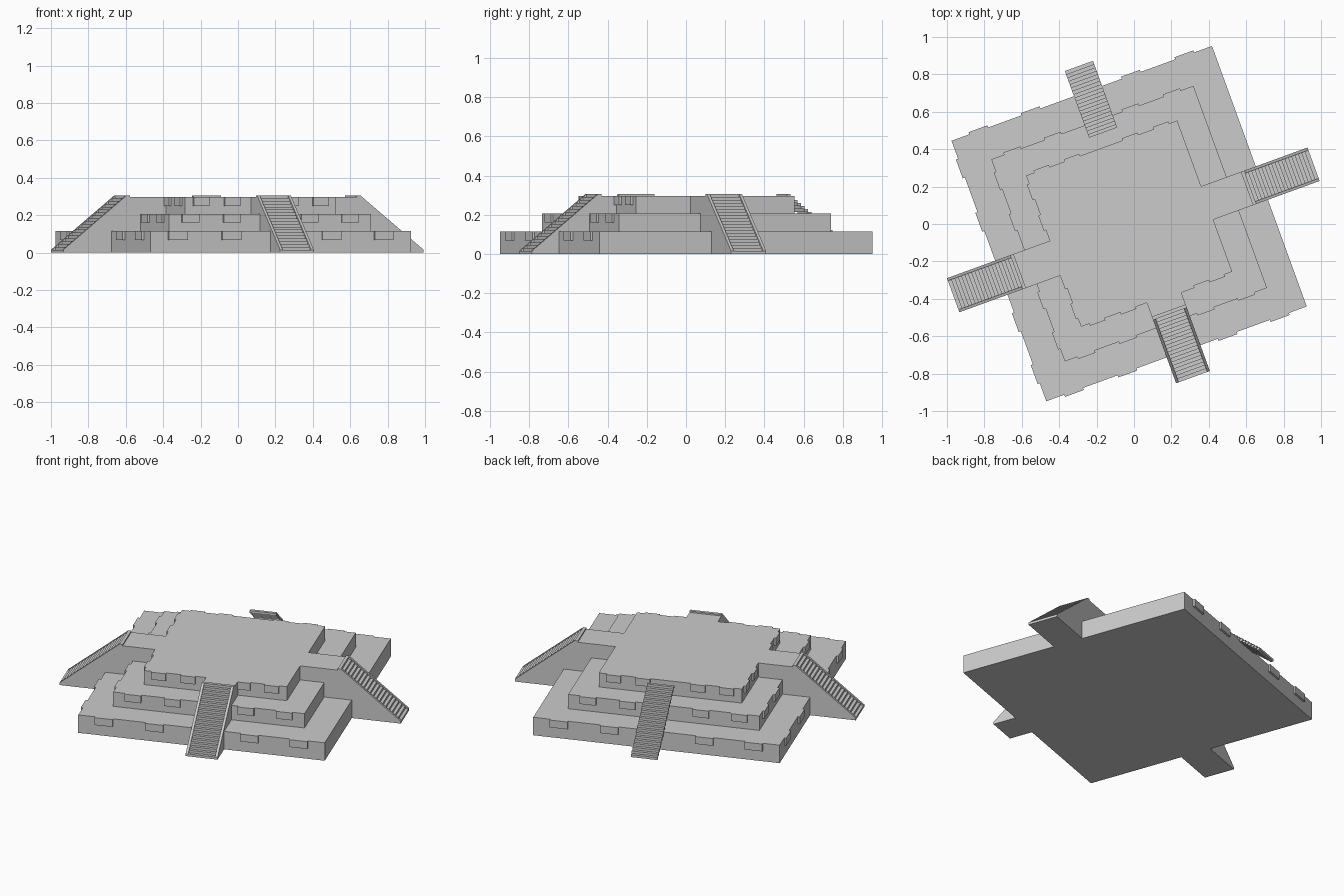
import bpy, bmesh, math
from mathutils import Matrix

if "Cube" in bpy.data.objects:
    bpy.data.objects.remove(bpy.data.objects["Cube"])

BASE = Matrix.Translation((-0.026, 0.002, 0)) @ Matrix.Rotation(math.radians(20), 4, 'Z')
# half width, bottom, top of each terrace
TIERS = [(0.741, 0.0, 0.115), (0.575, 0.115, 0.207), (0.43, 0.207, 0.297)]
TOP = 0.297
STEPS = 20


def prism(bm, profile, s0, s1):
    """Extrude an (outward, height) profile sideways from s0 to s1."""
    a = [bm.verts.new((o, s0, z)) for o, z in profile]
    b = [bm.verts.new((o, s1, z)) for o, z in profile]
    n = len(profile)
    bm.faces.new(a)
    bm.faces.new(b[::-1])
    for i in range(n):
        j = (i + 1) % n
        bm.faces.new((a[j], a[i], b[i], b[j]))


def box(bm, o0, o1, s0, s1, z0, z1):
    prism(bm, [(o0, z0), (o1, z0), (o1, z1), (o0, z1)], s0, s1)


def finish(name, bm, turn=0):
    bmesh.ops.recalc_face_normals(bm, faces=bm.faces)
    me = bpy.data.meshes.new(name)
    bm.to_mesh(me)
    bm.free()
    ob = bpy.data.objects.new(name, me)
    ob.matrix_world = BASE @ Matrix.Rotation(math.radians(turn), 4, 'Z')
    bpy.context.collection.objects.link(ob)


# stacked square terraces
for i, (h, z0, z1) in enumerate(TIERS):
    bm = bmesh.new()
    box(bm, -h, h, -h, h, z0, z1)
    finish(f"terrace_{i + 1}", bm)

# raised stone blocks along the upper edge of the back, left and front faces
for side, turn in (("back", 90), ("left", 180), ("front", 270)):
    bm = bmesh.new()
    for h, z0, z1 in TIERS:
        w = 0.03 + 0.032 * h
        for f in (-0.79, -0.38, 0.39, 0.79):
            box(bm, h, h + 0.012, f * h - w, f * h + w, z1 - 0.047, z1)
    finish(f"{side}_blocks", bm, turn)


def staircase(side, turn, mid, width, inner, outer, solid=True):
    run, rise = (outer - inner) / STEPS, 0.306 / STEPS
    rail = 0.015 if solid else 0
    s0, s1 = mid - width / 2, mid + width / 2
    # treads
    bm = bmesh.new()
    for i in range(STEPS):
        o, z = inner + i * run, 0.306 - i * rise
        box(bm, o, o + run, s0 + rail, s1 - rail, z - rise, z)
    finish(f"{side}_steps", bm, turn)
    if not solid:
        return
    # landing and sloped mass under the steps
    bm = bmesh.new()
    prism(bm, [(0.43, 0), (outer - 0.008, 0), (inner, TOP), (0.43, TOP)], s0, s1)
    finish(f"{side}_stair_core", bm, turn)
    # side rails
    bm = bmesh.new()
    prof = [(inner, 0.285), (inner, 0.306), (inner + run, 0.306), (outer, rise), (outer, 0),
            (outer - run, 0)]
    prism(bm, prof, s0, s0 + rail)
    prism(bm, prof, s1 - rail, s1)
    finish(f"{side}_stair_rails", bm, turn)


staircase("right", 0, -0.039, 0.19, 0.656, 1.035)
staircase("back", 90, -0.036, 0.16, 0.505, 0.884, solid=False)
staircase("left", 180, 0.038, 0.194, 0.636, 1.015)
staircase("front", 270, 0.04, 0.192, 0.509, 0.888)
